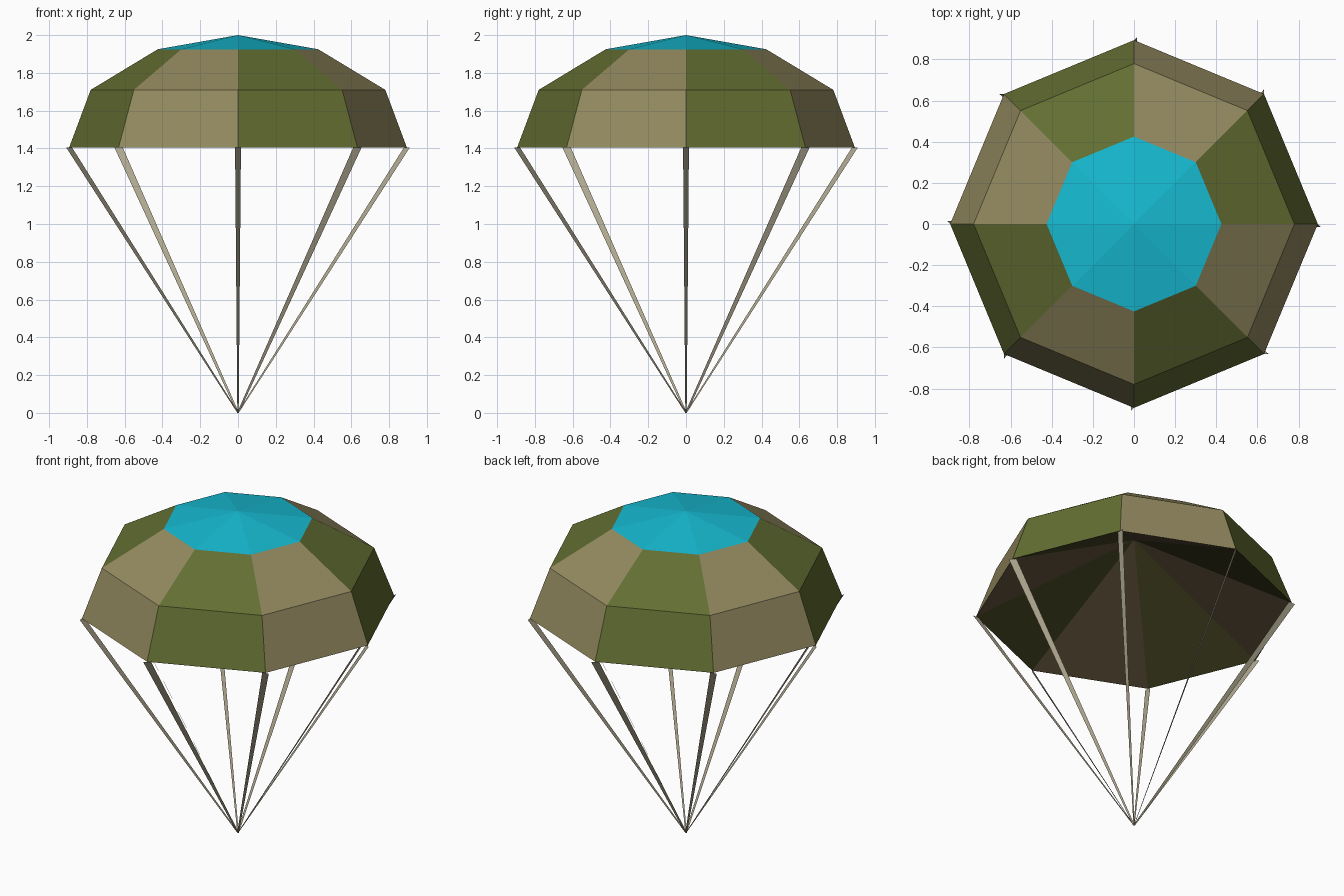
import bpy, bmesh, math
from mathutils import Vector

if "Cube" in bpy.data.objects:
    bpy.data.objects.remove(bpy.data.objects["Cube"])


def material(name, rgb):
    m = bpy.data.materials.new(name)
    lin = [((c / 255 + 0.055) / 1.055) ** 2.4 for c in rgb]
    m.diffuse_color = (*lin, 1)
    m.use_nodes = True
    m.node_tree.nodes["Principled BSDF"].inputs["Base Color"].default_value = m.diffuse_color
    return m


TAN = material("tan cloth", (147, 137, 95))
GREEN = material("olive cloth", (99, 110, 50))
BLUE = material("blue cloth", (22, 186, 209))
LINING_TAN = material("dark brown lining", (97, 82, 60))
LINING_GREEN = material("dark olive lining", (72, 71, 36))
CORD = material("pale cord", (174, 167, 143))

SIDES = 8
RIM_R, RIM_Z = 0.894, 1.405


def radial(i):
    a = math.tau * i / SIDES
    return Vector((math.cos(a), math.sin(a), 0))


def finish(name, bm, mats):
    mesh = bpy.data.meshes.new(name)
    bm.to_mesh(mesh)
    bm.free()
    for m in mats:
        mesh.materials.append(m)
    obj = bpy.data.objects.new(name, mesh)
    bpy.context.collection.objects.link(obj)
    return obj


# Canopy: two rows of alternating panels, a blue cap and a darker conical lining
bm = bmesh.new()
rings = [[bm.verts.new(radial(i) * r + Vector((0, 0, z))) for i in range(SIDES)]
         for r, z in ((RIM_R, RIM_Z), (0.78, 1.71), (0.425, 1.925))]
top = bm.verts.new((0, 0, 2.0))
lining_top = bm.verts.new((0, 0, 1.86))
for i in range(SIDES):
    j = (i + 1) % SIDES
    panel = 1 - i % 2                      # green, tan, green, ...
    for low, high in zip(rings, rings[1:]):
        bm.faces.new((low[i], low[j], high[j], high[i])).material_index = panel
    bm.faces.new((rings[2][i], rings[2][j], top)).material_index = 2
    bm.faces.new((rings[0][j], rings[0][i], lining_top)).material_index = 3 + panel
finish("canopy", bm, (TAN, GREEN, BLUE, LINING_TAN, LINING_GREEN))

# Suspension cords: flat tapering ribbons, turned 45 degrees to alternate sides
for i in range(SIDES):
    out = radial(i)
    tangent = Vector((-out.y, out.x, 0)) * (1 if i % 2 else -1)
    across = (out + tangent).normalized()
    end = out * RIM_R + Vector((0, 0, RIM_Z))
    bm = bmesh.new()
    corners = (across * -0.005, across * 0.005, end + across * 0.022, end - across * 0.022)
    bm.faces.new([bm.verts.new(c) for c in corners])
    finish(f"cord_{i + 1}", bm, (CORD,))
